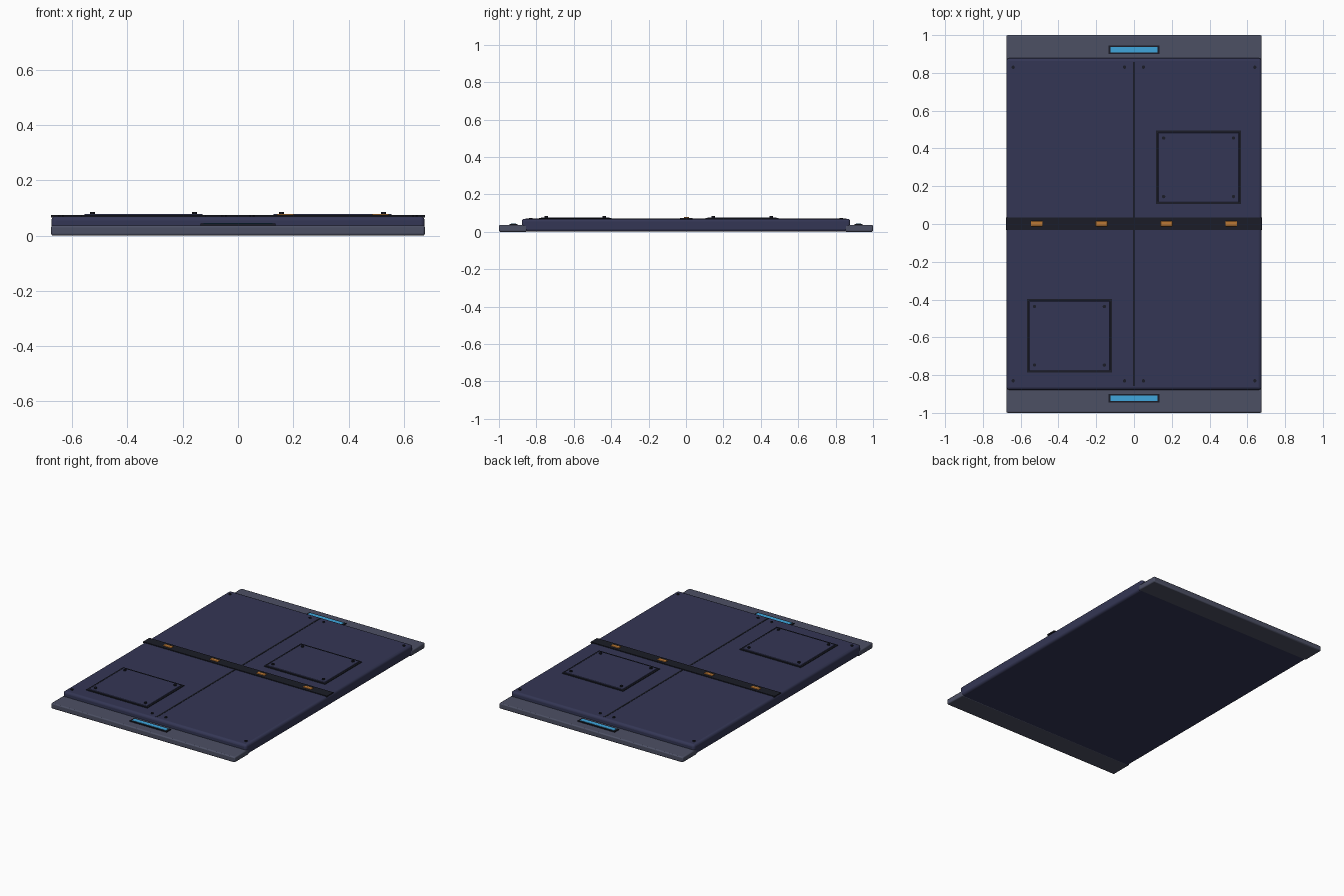
import bpy

if "Cube" in bpy.data.objects:
    bpy.data.objects.remove(bpy.data.objects["Cube"])

def mat(name, rgb):
    m = bpy.data.materials.new(name)
    m.diffuse_color = (*rgb, 1)
    m.use_nodes = True
    m.node_tree.nodes["Principled BSDF"].inputs["Base Color"].default_value = m.diffuse_color
    return m

NAVY = mat("navy", (0.034, 0.037, 0.09))
GREY = mat("slate", (0.073, 0.08, 0.127))
DARK = mat("dark", (0.011, 0.012, 0.02))
ORANGE = mat("orange", (0.5, 0.19, 0.035))
BLUE = mat("blue", (0.05, 0.38, 0.72))

def box(name, x, y, z, m, bevel=0, segments=2):
    """Box from (min, max) ranges, with optional rounded edges."""
    bpy.ops.mesh.primitive_cube_add(size=1, location=[sum(r) / 2 for r in (x, y, z)])
    o = bpy.context.object
    o.name = name
    o.scale = [r[1] - r[0] for r in (x, y, z)]
    bpy.ops.object.transform_apply(location=False, rotation=False, scale=True)
    o.data.materials.append(m)
    if bevel:
        b = o.modifiers.new("bevel", 'BEVEL')
        b.width, b.segments = bevel, segments
        bpy.ops.object.shade_smooth_by_angle()
    return o

def span(c, size):
    return (c - size / 2, c + size / 2)

def bolt(name, x, y, z0, z1):
    bpy.ops.mesh.primitive_cylinder_add(vertices=12, radius=0.009, depth=z1 - z0,
                                        location=(x, y, (z0 + z1) / 2))
    o = bpy.context.object
    o.name = name
    o.data.materials.append(DARK)
    bpy.ops.object.shade_smooth_by_angle()

# Main slab
box("main_slab", (-0.675, 0.675), (-0.878, 0.878), (0.001, 0.07), NAVY, 0.015, 3)

# Connecting end lips with their status lights
for s, side in ((-1, "front"), (1, "back")):
    box(side + "_lip", (-0.676, 0.676), span(s * 0.925, 0.15), (0, 0.037), GREY, 0.007)
    box(side + "_light_frame", span(0, 0.272), span(s * 0.922, 0.044), (0.034, 0.043), DARK)
    box(side + "_light_bar", span(0, 0.25), span(s * 0.922, 0.028), (0.036, 0.045), BLUE)

# Lengthwise seam and crosswise band with marker lamps
box("lengthwise_seam", span(0, 0.01), (-0.858, 0.858), (0.066, 0.0715), DARK)
box("cross_band", (-0.677, 0.677), span(0.002, 0.066), (0.066, 0.075), DARK)
for i, x in enumerate((-0.515, -0.172, 0.172, 0.515)):
    box(f"marker_lamp_{i}", span(x, 0.062), span(0.002, 0.028), (0.072, 0.079), ORANGE, 0.003)

# Slab corner bolts
for x in (-0.64, -0.05, 0.05, 0.64):
    for y in (-0.83, 0.83):
        bolt("slab_bolt", x, y, 0.064, 0.075)

# Raised access panels
for name, x, y in (("back_right", 0.342, 0.3), ("front_left", -0.342, -0.592)):
    box(name + "_panel_frame", span(x, 0.45), span(y, 0.39), (0.066, 0.074), DARK)
    box(name + "_panel", span(x, 0.428), span(y, 0.368), (0.068, 0.078), NAVY, 0.003)
    for sx in (-1, 1):
        for sy in (-1, 1):
            bolt(name + "_panel_bolt", x + sx * 0.185, y + sy * 0.155, 0.074, 0.085)
